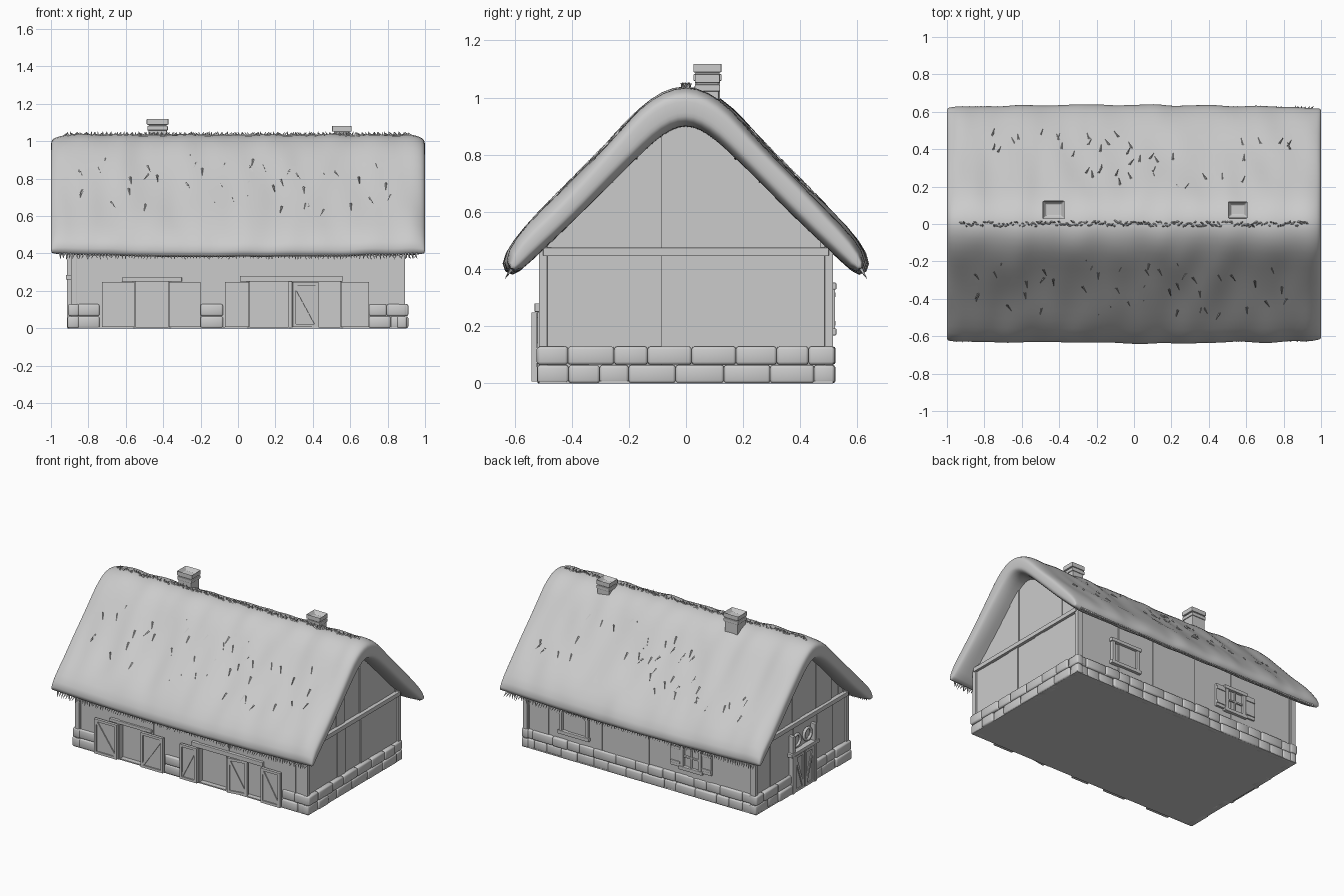
import bpy, bmesh, math, random
from mathutils import Vector, Matrix, noise

random.seed(4)
cube = bpy.data.objects.get("Cube")
if cube:
    bpy.data.objects.remove(cube)

grey = bpy.data.materials.new("plain grey")
grey.use_nodes = True
grey.diffuse_color = (0.6, 0.6, 0.6, 1)
grey.node_tree.nodes["Principled BSDF"].inputs["Base Color"].default_value = (0.6, 0.6, 0.6, 1)


def finish(bm, name, bevel=0.0, smooth=False):
    bmesh.ops.recalc_face_normals(bm, faces=bm.faces)
    mesh = bpy.data.meshes.new(name)
    bm.to_mesh(mesh)
    bm.free()
    obj = bpy.data.objects.new(name, mesh)
    bpy.context.collection.objects.link(obj)
    mesh.materials.append(grey)
    if bevel:
        mod = obj.modifiers.new("soft edges", "BEVEL")
        mod.width, mod.segments = bevel, 2
    if smooth:
        mesh.shade_smooth()
    return obj


def box(bm, x0, x1, y0, y1, z0, z1, rot=None):
    size = Matrix.Diagonal((x1 - x0, y1 - y0, z1 - z0, 1))
    move = Matrix.Translation(((x0 + x1) / 2, (y0 + y1) / 2, (z0 + z1) / 2))
    bmesh.ops.create_cube(bm, size=1, matrix=move @ (rot or Matrix()) @ size)


def under_roof(y):
    return min(0.9, 0.95 - 0.93 * abs(y))


# Solid core under the roof
bm = bmesh.new()
rim = [(-0.48, 0), (0.48, 0), (0.48, 0.5), (0, 0.92), (-0.48, 0.5)]
face = bm.faces.new([bm.verts.new((-0.855, y, z)) for y, z in rim])
ext = bmesh.ops.extrude_face_region(bm, geom=[face])
bmesh.ops.translate(bm, vec=(1.71, 0, 0), verts=[v for v in ext["geom"] if isinstance(v, bmesh.types.BMVert)])
finish(bm, "house_core")

# Board cladding, left open at the front doorways
doorways = [(-0.55, -0.37), (0.06, 0.27), (0.29, 0.55)]
bm = bmesh.new()
edges = [-0.88, -0.75, -0.62, -0.55, -0.37, -0.29, -0.2, -0.07, 0.06, 0.27, 0.29, 0.42, 0.55, 0.7, 0.8, 0.88]
for a, b in zip(edges, edges[1:]):
    opened = any(a >= d[0] and b <= d[1] for d in doorways)
    box(bm, a, b, -0.505 - random.random() * 0.008, -0.47, 0.25 if opened else 0, 0.5)
    box(bm, a, b, 0.47, 0.5 + random.random() * 0.008, 0, 0.5)
finish(bm, "long_wall_boards")

bm = bmesh.new()
for side in (-1, 1):
    for i in range(12):
        a = -0.51 + i * 0.085
        b = a + 0.085
        x = 0.878 + random.random() * 0.008
        top = under_roof((a + b) / 2) + 0.03
        xs = sorted((side * 0.85, side * x))
        box(bm, *xs, a, b, 0, 0.46)
        xs = sorted((side * 0.85, side * (x - 0.008)))
        box(bm, *xs, a, b, 0.46, top)
finish(bm, "gable_boards")

# Timber frame
bm = bmesh.new()
for side in (-1, 1):
    xs = sorted((side * 0.86, side * 0.9))
    box(bm, *xs, -0.5, 0.5, 0.445, 0.475)
    for y in (-0.5, 0.5):
        xs = sorted((side * 0.86, side * 0.893))
        box(bm, *xs, y - 0.015, y + 0.015, 0, 0.48)
box(bm, -0.62, -0.3, -0.525, -0.48, 0.25, 0.272)
box(bm, 0.01, 0.56, -0.53, -0.48, 0.25, 0.28)
for x in (-0.555, -0.365, 0.055, 0.28, 0.555):
    box(bm, x - 0.01, x + 0.01, -0.52, -0.47, 0, 0.25)
finish(bm, "timber_frame", 0.003)

# Two courses of foundation stone
bm = bmesh.new()


def stone_run(start, end, place):
    for row in range(2):
        a = start
        while a < end - 0.001:
            b = a + random.uniform(0.09, 0.17)
            if end - b < 0.06:
                b = end
            place(a, b, 0.012 * random.random(), row * 0.065, row * 0.065 + 0.064)
            a = b


def front_stone(a, b, d, z0, z1):
    box(bm, a, b, -0.515 - d, -0.47, z0, z1)


def back_stone(a, b, d, z0, z1):
    box(bm, a, b, 0.47, 0.512 + d, z0, z1)


def left_stone(a, b, d, z0, z1):
    box(bm, 0.85, 0.9 + d, a, b, z0, z1)


def right_stone(a, b, d, z0, z1):
    box(bm, -0.9 - d, -0.85, a, b, z0, z1)


for a, b in ((-0.9, -0.74), (-0.2, -0.08), (0.7, 0.9)):
    stone_run(a, b, front_stone)
stone_run(-0.9, 0.9, back_stone)
stone_run(-0.52, 0.52, left_stone)
stone_run(-0.52, -0.12, right_stone)
stone_run(0.12, 0.52, right_stone)
finish(bm, "foundation_stones", 0.01, True)


# Braced barn door leaves, drawn in the x-z plane then placed
def braced_panel(name, width, height, lean, matrix):
    bm = bmesh.new()
    w, h, t = width / 2, height / 2, 0.017
    box(bm, -w, w, -0.006, 0.006, -h, h)
    for s in (-1, 1):
        box(bm, s * (w - t / 2) - t / 2, s * (w - t / 2) + t / 2, -0.014, 0.006, -h, h)
        box(bm, -w, w, -0.014, 0.006, s * (h - t / 2) - t / 2, s * (h - t / 2) + t / 2)
    angle = lean * math.atan2(height - t, width - t)
    length = math.hypot(width - 2 * t, height - 2 * t) / 2
    box(bm, -length, length, -0.013, 0.006, -t / 2, t / 2, Matrix.Rotation(angle, 4, "Y"))
    bm.transform(matrix)
    return finish(bm, name)


for i, (x, w, lean) in enumerate(((-0.64, 0.175, 1), (-0.285, 0.17, -1), (-0.005, 0.13, -1), (0.625, 0.15, 1))):
    braced_panel(f"barn_door_leaf_{i + 1}", w, 0.24, lean, Matrix.Translation((x, -0.527, 0.127)))
swing = Matrix.Translation((0.36, -0.515, 0.127)) @ Matrix.Rotation(math.radians(10), 4, "Z")
braced_panel("barn_door_leaf_ajar", 0.14, 0.24, 1, swing)

# End door with hood and round ornaments
to_end = Matrix.Rotation(math.radians(-90), 4, "Z")
for s in (-1, 1):
    braced_panel("end_door_leaf", 0.1, 0.25, s, Matrix.Translation((-0.9, s * 0.055, 0.13)) @ to_end)
bm = bmesh.new()
box(bm, -0.92, -0.87, -0.15, 0.15, 0.26, 0.285)
for y in (-0.12, 0.12):
    box(bm, -0.915, -0.87, y - 0.013, y + 0.013, 0, 0.4)
finish(bm, "end_door_frame", 0.003)
for y in (-0.06, 0.06):
    bpy.ops.mesh.primitive_torus_add(location=(-0.89, y, 0.345), rotation=(0, math.pi / 2, 0), major_radius=0.04,
                                     minor_radius=0.01, major_segments=20, minor_segments=6)
    bpy.context.object.name = "round_ornament"
    bpy.context.object.data.materials.append(grey)
    bpy.ops.object.shade_smooth()

# Back windows: frame, bars, sill and shutters
for name, x, w, shutters in (("plain_window", 0.5, 0.2, False), ("shuttered_window", -0.4, 0.14, True)):
    bm = bmesh.new()
    for s in (-1, 1):
        box(bm, x + s * w / 2 - 0.012, x + s * w / 2 + 0.012, 0.48, 0.522, 0.17, 0.35)
        if shutters:
            c = x + s * (w / 2 + 0.05)
            box(bm, c - 0.036, c + 0.036, 0.5, 0.518, 0.18, 0.34)
            for z in (0.21, 0.31):
                box(bm, c - 0.036, c + 0.036, 0.5, 0.524, z - 0.009, z + 0.009)
    for z in (0.18, 0.34):
        box(bm, x - w / 2 - 0.02, x + w / 2 + 0.02, 0.48, 0.526, z - 0.012, z + 0.012)
    if shutters:
        box(bm, x - 0.006, x + 0.006, 0.48, 0.516, 0.18, 0.34)
        box(bm, x - w / 2, x + w / 2, 0.48, 0.516, 0.254, 0.266)
    finish(bm, name, 0.003)

# Thick thatched roof, lofted along x with rounded ends
outer = [(0.655, 0.415), (0.61, 0.5), (0.52, 0.595), (0.42, 0.695), (0.33, 0.785), (0.24, 0.88), (0.16, 0.965), (0.08, 1.02)]
inner = [(0.615, 0.37), (0.56, 0.42), (0.45, 0.525), (0.35, 0.62), (0.26, 0.71), (0.18, 0.785), (0.11, 0.85), (0.05, 0.89)]


def full(half, top):
    return [(-y, z) for y, z in half] + [(0, top)] + [(y, z) for y, z in reversed(half)]


outer, inner = full(outer, 1.042), full(inner, 0.902)
stations = [0.98 * (i / 24 - 1) for i in range(49)]
stations = [-1.0, -0.995] + stations + [0.995, 1.0]
bm = bmesh.new()
rings = []
for x in stations:
    gap = 1 - abs(x)
    puff = 0.35 + 0.65 * math.sqrt(max(0, 1 - (1 - min(1, gap / 0.07)) ** 2))
    sag = 0.02 * (1 - x * x)
    ring = []
    for path, rev in ((outer, False), (inner, True)):
        pts = list(zip(outer, inner))
        for o, n in (reversed(pts) if rev else pts):
            mid = Vector(((o[0] + n[0]) / 2, (o[1] + n[1]) / 2))
            p = mid + (Vector(n if rev else o) - mid) * puff
            y = p.x * (0.97 + sag * 1.3)
            z = p.y - sag * abs(y) + (0 if abs(y) < 0.5 else 0.008)
            lump = 0.012 * noise.noise(Vector((x * 9, y * 4, z * 4))) * (0.4 if rev else 1)
            ring.append(bm.verts.new((x, y + lump * (1 if y > 0 else -1), z + lump * 0.7)))
    rings.append(ring)
for r0, r1 in zip(rings, rings[1:]):
    for k in range(len(r0)):
        j = (k + 1) % len(r0)
        bm.faces.new((r0[k], r0[j], r1[j], r1[k]))
n = len(outer)
for ring in (rings[0], rings[-1]):
    for k in range(n - 1):
        bm.faces.new((ring[k], ring[k + 1], ring[2 * n - 2 - k], ring[2 * n - 1 - k]))
roof = finish(bm, "thatched_roof", 0, True)
sub = roof.modifiers.new("rounding", "SUBSURF")
sub.levels = sub.render_levels = 1

# Loose straw: ridge tufts, eave fringe and wisps on the slopes
bm = bmesh.new()


def straw(pos, direction, length, radius):
    turn = direction.to_track_quat("Z", "Y").to_matrix().to_4x4()
    bmesh.ops.create_cone(bm, segments=4, radius1=radius, radius2=0.001, depth=length,
                          matrix=Matrix.Translation(pos) @ turn)


for i in range(150):
    x = -0.92 + 1.84 * i / 149
    lean = Vector((random.uniform(-1, 1), random.uniform(-0.5, 0.5), 0.8))
    straw(Vector((x, random.uniform(-0.012, 0.012), 1.035)), lean, 0.035, 0.009)
for s in (-1, 1):
    for i in range(110):
        x = -0.95 + 1.9 * i / 109
        down = Vector((random.uniform(-0.4, 0.4), s * 0.5, -0.8))
        straw(Vector((x, s * 0.618, 0.39)), down, random.uniform(0.03, 0.055), 0.009)
    for i in range(45):
        t = random.uniform(0.1, 0.8)
        slope = Vector((random.uniform(-0.6, 0.6), s * 0.7, -0.7))
        straw(Vector((random.uniform(-0.85, 0.85), s * (0.16 + 0.43 * t), 0.955 - 0.435 * t)), slope, 0.05, 0.006)
finish(bm, "loose_straw")

# Chimneys: tapered shaft, collar and hollow cap
for name, x, w, top in (("tall_chimney", -0.43, 0.058, 1.12), ("short_chimney", 0.555, 0.052, 1.083)):
    bm = bmesh.new()
    y = 0.075
    for half, z0, z1 in ((w * 0.85, 0.88, top - 0.05), (w * 0.95, top - 0.062, top - 0.038), (w * 0.82, top - 0.04, top - 0.03)):
        box(bm, x - half, x + half, y - half * 0.9, y + half * 0.9, z0, z1)
    box(bm, x - w, x + w, y - w * 0.85, y + w * 0.85, top - 0.032, top)
    bm.faces.ensure_lookup_table()
    lid = max(bm.faces, key=lambda f: f.calc_center_median().z)
    bmesh.ops.inset_region(bm, faces=[lid], thickness=0.025)
    bmesh.ops.translate(bm, vec=(0, 0, -0.025), verts=lid.verts)
    finish(bm, name, 0.004)

# Rounded floor slab
bm = bmesh.new()
box(bm, -0.9, 0.9, -0.515, 0.515, 0, 0.008)
finish(bm, "floor")
